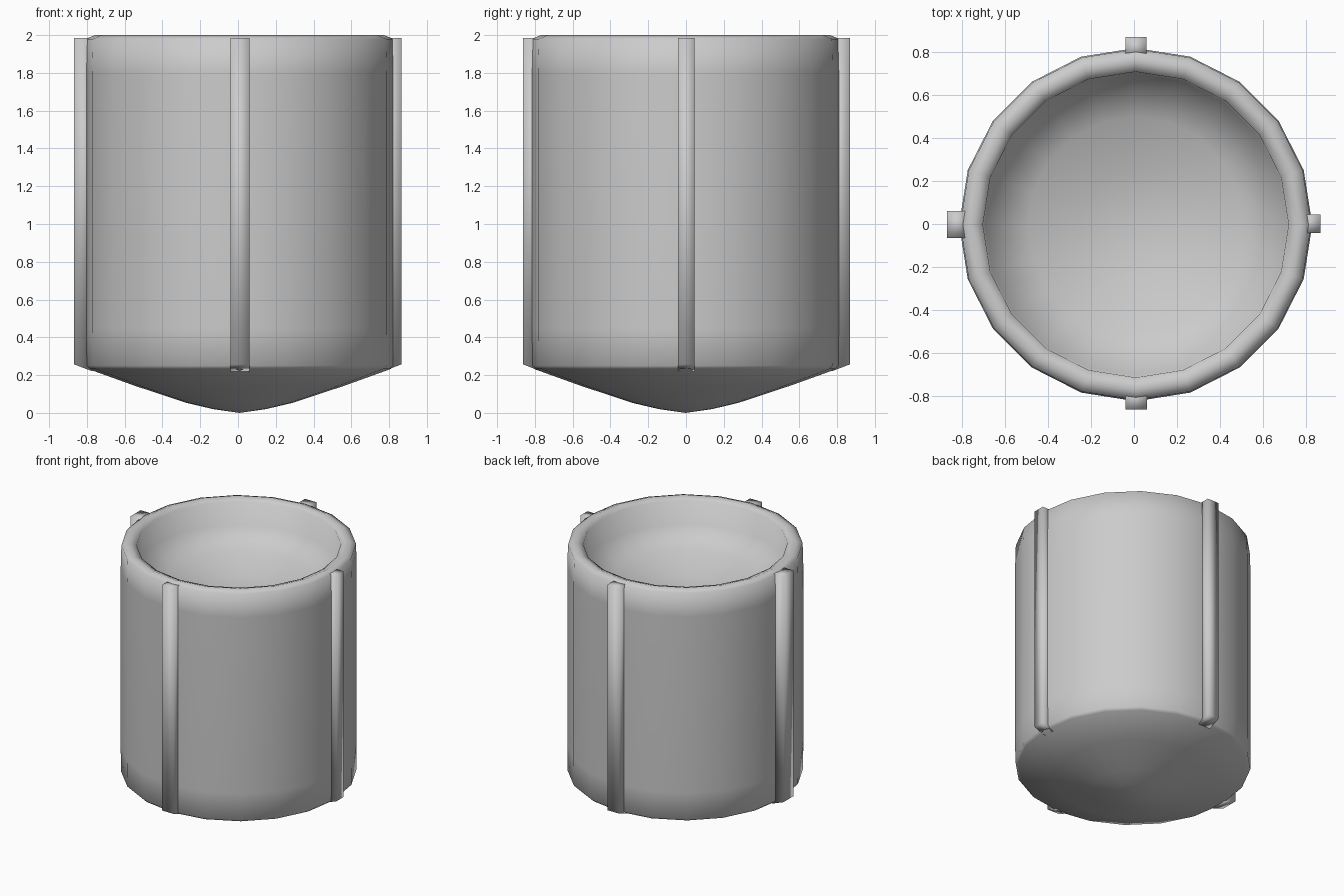
import bpy, bmesh
from math import cos, sin, pi, radians

if "Cube" in bpy.data.objects:
    bpy.data.objects.remove(bpy.data.objects["Cube"])

SIDES = 20
CX, CY = 0.008, -0.003


def finish(name, bm, smooth_angle):
    bmesh.ops.recalc_face_normals(bm, faces=bm.faces)
    me = bpy.data.meshes.new(name)
    bm.to_mesh(me)
    bm.free()
    ob = bpy.data.objects.new(name, me)
    bpy.context.collection.objects.link(ob)
    bpy.ops.object.select_all(action='DESELECT')
    bpy.context.view_layer.objects.active = ob
    ob.select_set(True)
    bpy.ops.object.shade_smooth_by_angle(angle=radians(smooth_angle))
    return ob


def lathe(name, profile):
    """Revolve (radius, z) points; both ends sit on the axis."""
    bm = bmesh.new()
    rings = []
    for r, z in profile:
        if r == 0:
            rings.append([bm.verts.new((CX, CY, z))] * SIDES)
        else:
            rings.append([bm.verts.new((CX + r * cos(2 * pi * i / SIDES),
                                        CY + r * sin(2 * pi * i / SIDES), z))
                          for i in range(SIDES)])
    for a, b in zip(rings, rings[1:]):
        for i in range(SIDES):
            j = (i + 1) % SIDES
            quad = [a[i], a[j], b[j], b[i]]
            bm.faces.new(list(dict.fromkeys(quad)))
    return finish(name, bm, 80)


def rib(name, angle, r_out, lo, hi):
    """Vertical strip whose foot follows the slope of the pointed base."""
    bm = bmesh.new()
    side = [(0.77, 0.22), (r_out, 0.257), (r_out, 1.985), (0.77, 1.985)]
    c, s = cos(angle), sin(angle)
    ends = [[bm.verts.new((r * c - t * s, r * s + t * c, z)) for r, z in side]
            for t in (lo, hi)]
    for e in ends:
        bm.faces.new(e)
    for i in range(4):
        j = (i + 1) % 4
        bm.faces.new([ends[0][i], ends[0][j], ends[1][j], ends[1][i]])
    return finish(name, bm, 100)


# cup with pointed base, straight wall, rounded rim and a shallow dished top
lathe("cup_body", [
    (0, 0.0), (0.14, 0.02), (0.28, 0.053), (0.55, 0.142), (0.80, 0.232),
    (0.818, 0.25), (0.82, 0.45), (0.82, 1.8), (0.815, 1.98), (0.765, 2.0),
    (0.71, 1.98), (0.70, 1.80), (0.5, 1.71), (0.25, 1.63), (0, 1.60)])

# four ribs on the axes
for name, angle, r_out, lo, hi in (
        ("rib_right", 0, 0.865, -0.042, 0.045),
        ("rib_back", pi / 2, 0.868, -0.058, 0.04),
        ("rib_left", pi, 0.868, -0.06, 0.065),
        ("rib_front", -pi / 2, 0.862, -0.04, 0.06)):
    rib(name, angle, r_out, lo, hi)
